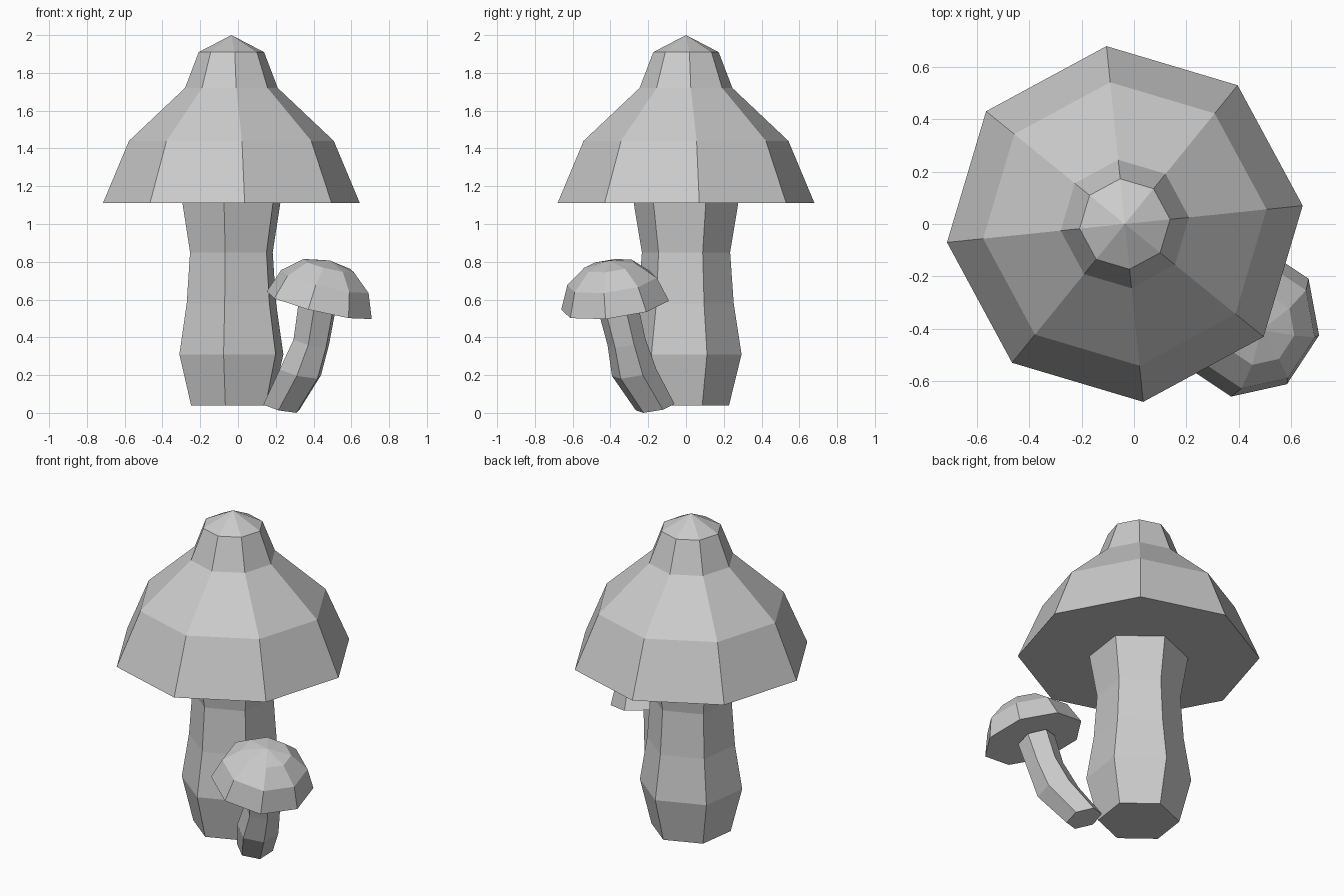
import bpy, bmesh, math
from mathutils import Vector

if "Cube" in bpy.data.objects:
    bpy.data.objects.remove(bpy.data.objects["Cube"])

UP = Vector((0, 0, 1))


def loft(name, rings, sides, phase, apex=None):
    """Skin polygon rings of (centre, radius, axis), optionally ending in a point."""
    bm = bmesh.new()
    loops = []
    for centre, radius, axis in rings:
        q = UP.rotation_difference(Vector(axis).normalized())
        loop = []
        for i in range(sides):
            a = math.radians(phase) + math.tau * i / sides
            loop.append(bm.verts.new(Vector(centre) + q @ Vector((radius * math.cos(a), radius * math.sin(a), 0))))
        loops.append(loop)
    for low, high in zip(loops, loops[1:]):
        for i in range(sides):
            j = (i + 1) % sides
            bm.faces.new((low[i], low[j], high[j], high[i]))
    bm.faces.new(loops[0][::-1])
    if apex is None:
        bm.faces.new(loops[-1])
    else:
        tip = bm.verts.new(apex)
        for i in range(sides):
            bm.faces.new((loops[-1][i], loops[-1][(i + 1) % sides], tip))
    bmesh.ops.recalc_face_normals(bm, faces=bm.faces)
    mesh = bpy.data.meshes.new(name)
    bm.to_mesh(mesh)
    bm.free()
    obj = bpy.data.objects.new(name, mesh)
    bpy.context.collection.objects.link(obj)
    return obj


def along(base, axis, profile):
    """Rings for a (radius, height) profile along an axis."""
    n = Vector(axis).normalized()
    return [(Vector(base) + n * h, r, n) for r, h in profile]


# Large mushroom: waisted six-sided stem and eight-sided bell cap
centre = Vector((-0.035, 0, 0))
loft("large_stem", along(centre, UP, [(0.23, 0.04), (0.297, 0.31), (0.255, 0.58),
                                      (0.236, 0.85), (0.281, 1.12)]), 6, 22)
loft("large_cap", along(centre, UP, [(0.684, 1.11), (0.545, 1.44), (0.247, 1.72),
                                     (0.174, 1.91)]), 8, 5.9, centre + UP * 2.0)

# Small mushroom: bent six-sided stem leaning out to the front right
lean = (0.22, -0.2, 1)
loft("small_stem", [((0.23, -0.163, 0.03), 0.105, lean),
                    ((0.33, -0.275, 0.215), 0.12, lean),
                    ((0.388, -0.315, 0.375), 0.103, lean),
                    ((0.418, -0.36, 0.56), 0.108, lean)], 6, 22)

# Small tilted dome cap
rim, tilt = Vector((0.43, -0.375, 0.57)), Vector((0.24, -0.13, 1)).normalized()
loft("small_cap", along(rim, tilt, [(0.292, 0), (0.243, 0.13), (0.14, 0.217)]),
     8, -11, rim + tilt * 0.245)
